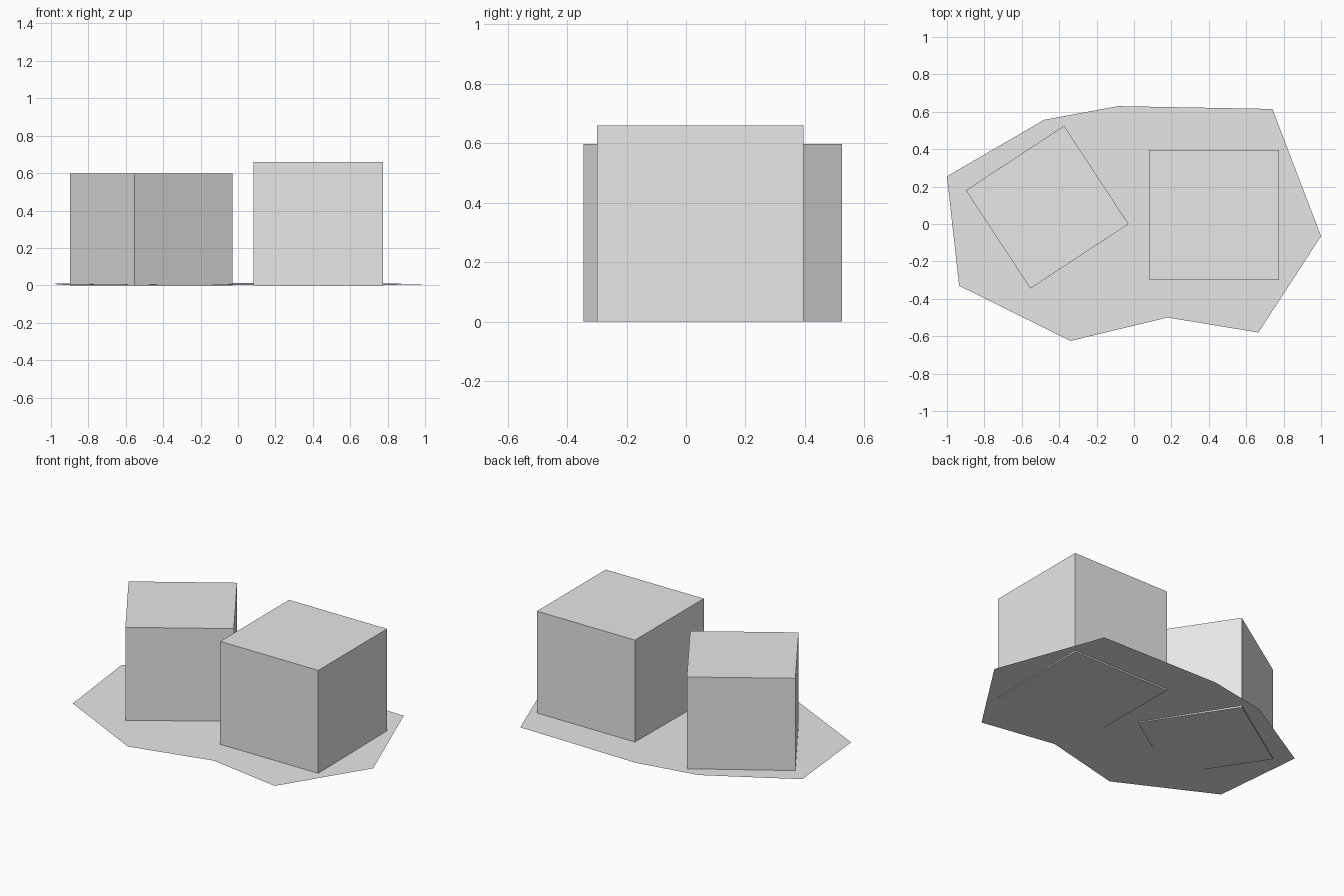
import bpy
import bmesh
from math import radians
from mathutils import Matrix, Vector

default = bpy.data.objects.get("Cube")
if default:
    bpy.data.objects.remove(default, do_unlink=True)

# One plain grey for everything
grey = bpy.data.materials.new("light grey")
grey.use_nodes = True
grey.diffuse_color = (0.8, 0.8, 0.8, 1)
grey.node_tree.nodes["Principled BSDF"].inputs["Base Color"].default_value = (0.8, 0.8, 0.8, 1)


def add_object(name, bm):
    mesh = bpy.data.meshes.new(name)
    bm.to_mesh(mesh)
    bm.free()
    mesh.materials.append(grey)
    obj = bpy.data.objects.new(name, mesh)
    bpy.context.collection.objects.link(obj)
    return obj


def add_box(name, centre, width, depth, height, turn=0):
    bm = bmesh.new()
    place = (Matrix.Translation((*centre, height / 2))
             @ Matrix.Rotation(radians(turn), 4, "Z")
             @ Matrix.Diagonal((width, depth, height, 1)))
    bmesh.ops.create_cube(bm, size=1, matrix=place)
    return add_object(name, bm)


# Two blocks, the smaller one turned
add_box("large_block", (0.43, 0.048), 0.692, 0.694, 0.66)
add_box("small_block", (-0.464, 0.09), 0.628, 0.628, 0.597, turn=33.3)

# Irregular ground sheet, rising very slightly towards the back
outline = [(-1, 0.255), (-0.935, -0.33), (-0.34, -0.625), (0.18, -0.5), (0.665, -0.58),
           (1, -0.065), (0.74, 0.615), (-0.085, 0.63), (-0.48, 0.557)]
bm = bmesh.new()
bm.faces.new([bm.verts.new(Vector((x, y, 0.006 + 0.0095 * y))) for x, y in outline])
add_object("ground_sheet", bm)
